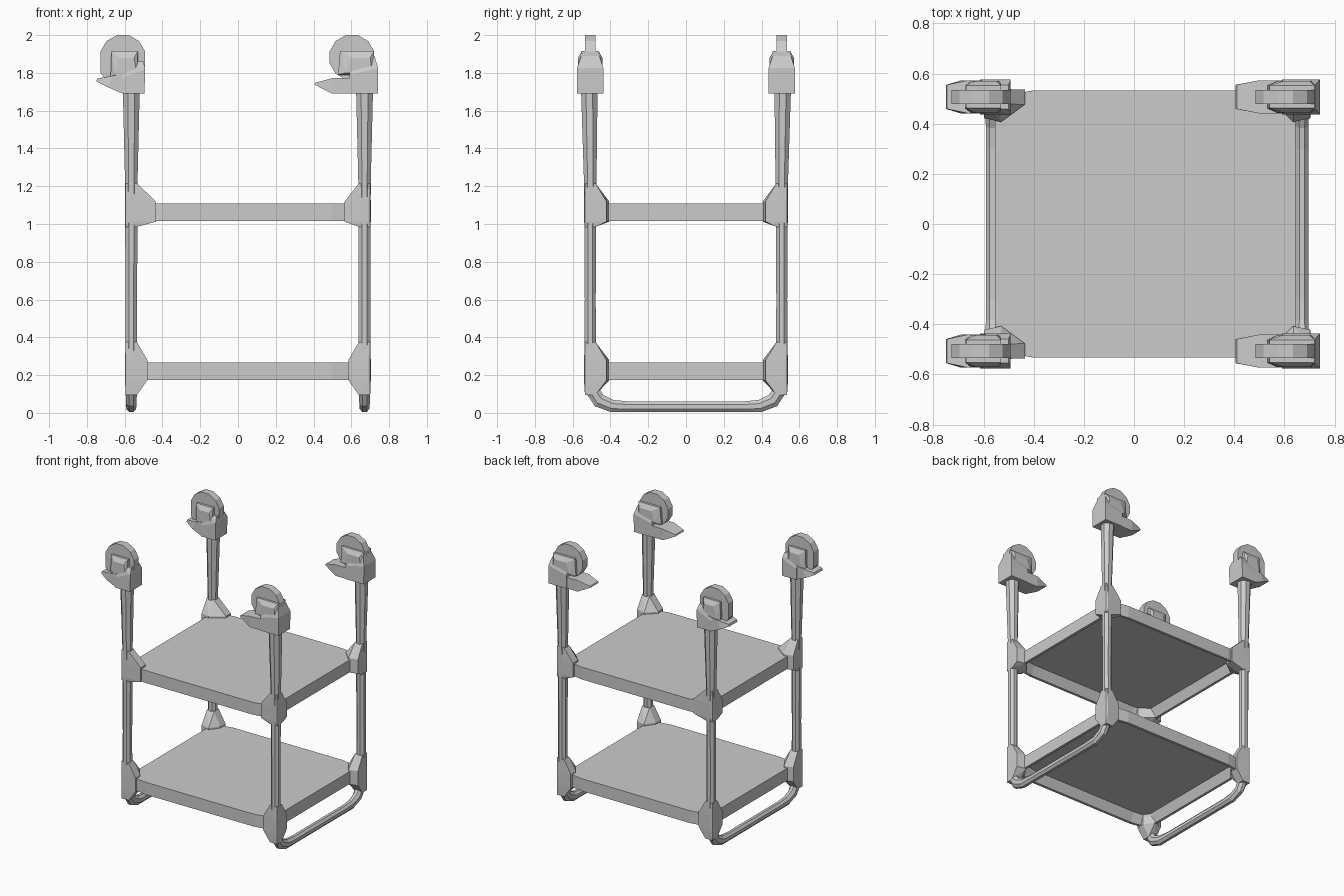
import bpy, bmesh, math
from mathutils import Vector

if "Cube" in bpy.data.objects:
    bpy.data.objects.remove(bpy.data.objects["Cube"])

LEG_Y = 0.507                       # distance of every leg from the centre line
SIDES = {"left": -0.565, "right": 0.67}


def finish(name, bm):
    bmesh.ops.recalc_face_normals(bm, faces=bm.faces)
    me = bpy.data.meshes.new(name)
    bm.to_mesh(me)
    bm.free()
    ob = bpy.data.objects.new(name, me)
    bpy.context.collection.objects.link(ob)
    return ob


def hull(name, pts):
    bm = bmesh.new()
    for p in pts:
        bm.verts.new(p)
    res = bmesh.ops.convex_hull(bm, input=bm.verts)
    junk = {g for g in res["geom_interior"] if isinstance(g, bmesh.types.BMVert)}
    bmesh.ops.delete(bm, geom=list(junk), context='VERTS')
    bmesh.ops.dissolve_limit(bm, angle_limit=0.02, verts=bm.verts, edges=bm.edges)
    return finish(name, bm)


def slab(name, cy, layers):
    """Convex solid from (x, z) outlines, each placed at +/- its depth around y = cy."""
    hull(name, [(x, cy + s * d, z) for prof, d in layers for x, z in prof for s in (-1, 1)])


def tube(name, cx, path, n=8):
    """Sweep an n-sided section along (y, z, half_width_x, half_width_in_plane) points."""
    bm = bmesh.new()
    rings = []
    P = [Vector((0, p[0], p[1])) for p in path]
    for i, (y, z, rx, rp) in enumerate(path):
        t = (P[min(i + 1, len(P) - 1)] - P[max(i - 1, 0)]).normalized()
        side = Vector((0, -t.z, t.y))
        ring = []
        for k in range(n):
            a = 2 * math.pi * (k + 0.5) / n
            s = 1 / math.cos(math.pi / n)
            off = Vector((rx * s * math.cos(a), 0, 0)) + side * (rp * s * math.sin(a))
            ring.append(bm.verts.new(Vector((cx, 0, 0)) + P[i] + off))
        rings.append(ring)
    for a, b in zip(rings, rings[1:]):
        for k in range(n):
            bm.faces.new((a[k], a[(k + 1) % n], b[(k + 1) % n], b[k]))
    bm.faces.new(rings[0])
    bm.faces.new(rings[-1])
    finish(name, bm)


# U-shaped side frames: two tapering legs joined by a floor bar
half = [(LEG_Y + .005, 1.72, .045, .044), (LEG_Y, 1.22, .033, .033), (LEG_Y, 0.6, .031, .029),
        (LEG_Y, 0.2, .031, .031), (0.497, 0.12, .03, .035), (0.46, 0.065, .028, .037),
        (0.39, 0.036, .026, .033), (0.30, 0.032, .025, .028)]
path = [(-y, z, a, b) for y, z, a, b in half] + half[::-1]
for side, x in SIDES.items():
    tube(f"{side}_frame", x, path)

# Two shelf pans, hollow underneath
quarter = [(0.45, 0.532), (0.55, 0.515), (0.60, 0.44)]
outline = (quarter + [(x, -y) for x, y in quarter[::-1]] + [(-x, -y) for x, y in quarter]
           + [(-x, y) for x, y in quarter[::-1]])
SHELVES = {"lower": 0.175, "upper": 1.015}
for level, z in SHELVES.items():
    bm = bmesh.new()
    base = bm.faces.new([bm.verts.new((x + 0.045, y, z)) for x, y in outline])
    ext = bmesh.ops.extrude_face_region(bm, geom=[base])
    top = [g for g in ext["geom"] if isinstance(g, bmesh.types.BMVert)]
    bmesh.ops.translate(bm, verts=top, vec=(0, 0, 0.093))
    if not base.is_valid:
        bm.verts.ensure_lookup_table()
    bottoms = [f for f in bm.faces if all(abs(v.co.z - z) < 1e-4 for v in f.verts)]
    if not bottoms:
        ring = sorted((v for v in bm.verts if abs(v.co.z - z) < 1e-4),
                      key=lambda v: math.atan2(v.co.y, v.co.x - 0.045))
        bottoms = [bm.faces.new(ring)]
    bmesh.ops.recalc_face_normals(bm, faces=bm.faces)
    bmesh.ops.inset_region(bm, faces=bottoms, thickness=0.02)
    bmesh.ops.inset_region(bm, faces=bottoms, thickness=0.03, depth=-0.07)
    finish(f"{level}_shelf", bm)

# Flared corner brackets joining shelves and legs
for level, z in SHELVES.items():
    for side, x in SIDES.items():
        sx = 1 if side == "left" else -1
        reach = (0.13 if side == "left" else 0.105) if level == "upper" else 0.085
        for depth, sy in (("front", -1), ("back", 1)):
            cy = sy * LEG_Y
            pts = []
            for zz in (z + 0.2, z - 0.03 if level == "upper" else z - 0.08):
                pts += [(x + dx, cy + dy, zz) for dx in (-.03, .03) for dy in (-.028, .028)]
            for zz in (z - 0.003, z + 0.105):
                pts += [(x + sx * dx, cy - sy * dy, zz)
                        for dx, dy in ((-.033, -.02), (-.033, .085), (.035, .1),
                                       (reach, .03), (reach, -.029), (-.02, -.033))]
            hull(f"{level}_{side}_{depth}_bracket", pts)

# Clamp heads on top of every leg
for side in SIDES:
    left = side == "left"
    dx = -0.61 if left else 0.603
    cz = 1.882
    disc = [(dx + .122 * math.cos(a), cz + .122 * math.sin(a))
            for a in (math.pi * (2 * k + 1) / 12 for k in range(12))]
    if left:      # left wheels have a squarer lower half
        disc += [(-.728, 1.80), (-.70, 1.765), (-.50, 1.77)]
        socket = [(-.615, 1.69), (-.495, 1.69), (-.492, 1.82), (-.615, 1.77)]
        shoulder = [(-.60, 1.86), (-.50, 1.86)]
        hub_in = [(-.675, 1.765), (-.53, 1.765), (-.53, 1.915), (-.67, 1.915)]
        hub_out = [(-.65, 1.79), (-.535, 1.79), (-.55, 1.88), (-.63, 1.88)]
        tip = [(-.75, 1.755), (-.745, 1.77)]
        root = [(-.61, 1.69), (-.58, 1.69), (-.58, 1.80), (-.66, 1.785), (-.69, 1.725)]
    else:
        socket = [(.59, 1.69), (.74, 1.69), (.742, 1.825), (.59, 1.79)]
        shoulder = [(.61, 1.84), (.66, 1.87), (.722, 1.89)]
        hub_in = [(.53, 1.79), (.72, 1.79), (.72, 1.915), (.54, 1.915)]
        hub_out = [(.57, 1.80), (.71, 1.80), (.70, 1.88), (.60, 1.88)]
        tip = [(.405, 1.738), (.41, 1.748)]
        root = [(.50, 1.69), (.62, 1.69), (.62, 1.775), (.50, 1.772)]
    for depth, sy in (("front", -1), ("back", 1)):
        cy = sy * LEG_Y
        tag = f"{side}_{depth}"
        slab(f"{tag}_clamp_disc", cy, [(disc, 0.028)])
        slab(f"{tag}_clamp_socket", cy, [(socket, 0.07), (shoulder, 0.048)])
        slab(f"{tag}_clamp_hub", cy, [(hub_in, 0.045), (hub_out, 0.064)])
        slab(f"{tag}_clamp_jaw", cy, [(tip, 0.048), (root, 0.066)])
